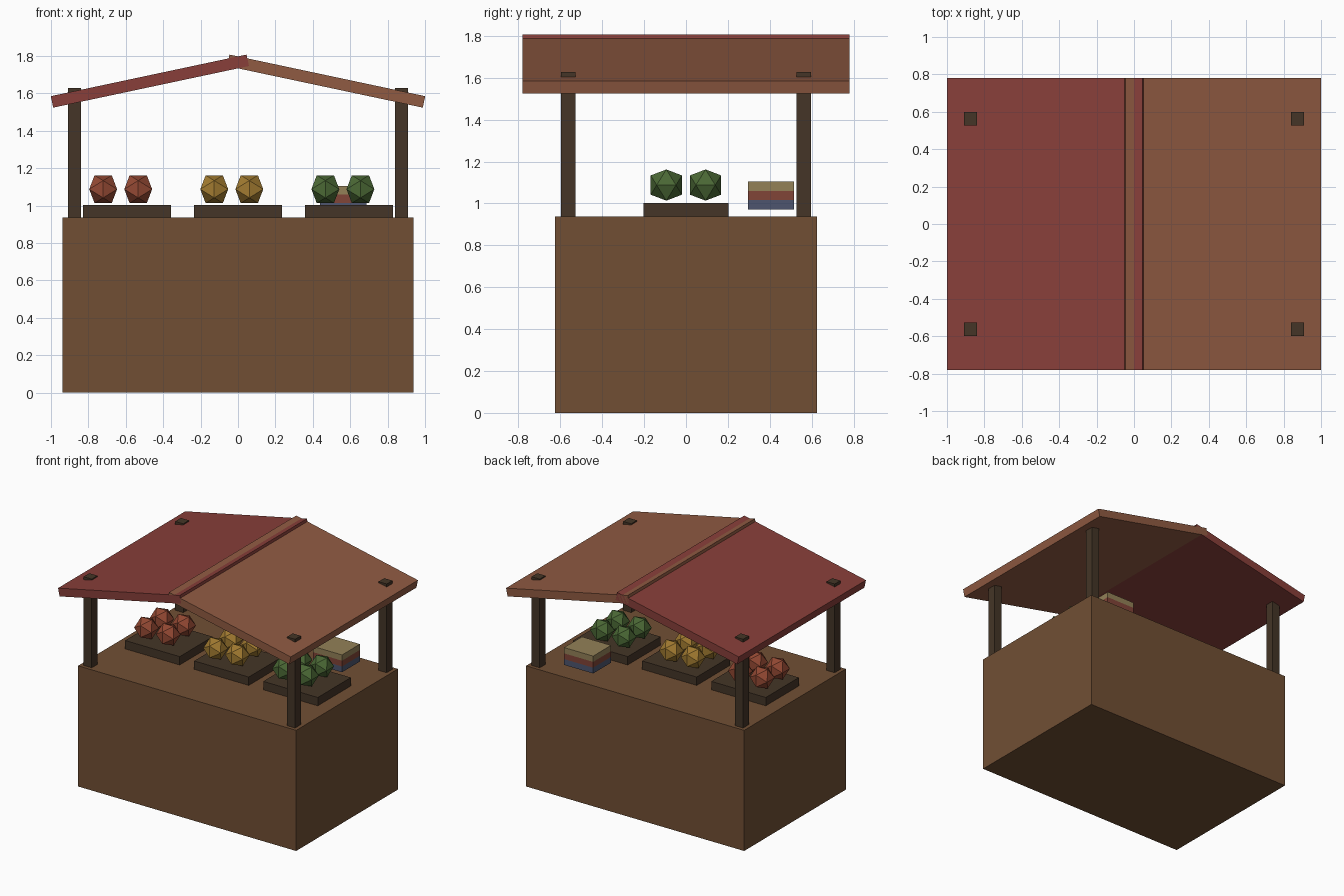
import bpy, bmesh
from math import radians, sqrt
from mathutils import Vector

if "Cube" in bpy.data.objects:
    bpy.data.objects.remove(bpy.data.objects["Cube"])


def material(name, rgb):
    # sRGB 0-255 to linear
    m = bpy.data.materials.new(name)
    m.diffuse_color = [(c / 255) ** 2.2 for c in rgb] + [1]
    m.use_nodes = True
    m.node_tree.nodes["Principled BSDF"].inputs["Base Color"].default_value = m.diffuse_color
    return m


WOOD = material("wood", (112, 80, 55))
DARK = material("dark_wood", (70, 56, 43))
RED_ROOF = material("red_roof", (135, 65, 60))
BROWN_ROOF = material("brown_roof", (143, 91, 68))


def finish(name, bm, mat, loc):
    bmesh.ops.recalc_face_normals(bm, faces=bm.faces)
    me = bpy.data.meshes.new(name)
    bm.to_mesh(me)
    bm.free()
    me.materials.append(mat)
    ob = bpy.data.objects.new(name, me)
    ob.location = loc
    bpy.context.collection.objects.link(ob)
    return ob


def box(name, loc, size, mat, tilt=0):
    bm = bmesh.new()
    bmesh.ops.create_cube(bm, size=1)
    bmesh.ops.scale(bm, vec=size, verts=bm.verts)
    ob = finish(name, bm, mat, loc)
    ob.rotation_euler.y = tilt
    return ob


def fruit(name, loc, radius, mat):
    # icosahedron with an edge on top, running along x
    bm = bmesh.new()
    phi = (1 + sqrt(5)) / 2
    k = radius / sqrt(1 + phi * phi)
    for a in (-1, 1):
        for b in (-phi, phi):
            for p in ((a, 0, b), (b, a, 0), (0, b, a)):
                bm.verts.new(Vector(p) * k)
    bmesh.ops.convex_hull(bm, input=bm.verts)
    return finish(name, bm, mat, loc)


# Counter
box("counter", (0, 0, 0.469), (1.876, 1.25, 0.938), WOOD)

# Corner posts, poking through the roof
for sx, side in ((-1, "left"), (1, "right")):
    for sy, end in ((-1, "front"), (1, "back")):
        box(f"{end}_{side}_post", (sx * 0.875, sy * 0.5625, 1.2815),
            (0.07, 0.07, 0.693), DARK)

# Two crossing roof slabs
for s, side, mat in ((-1, "left", RED_ROOF), (1, "right", BROWN_ROOF)):
    box(f"{side}_roof", (s * 0.471, 0, 1.666), (1.07, 1.5625, 0.0625),
        mat, s * radians(12))

# Trays with four fruits each
goods = (("red", (146, 74, 54)), ("yellow", (160, 122, 52)), ("green", (76, 104, 56)))
for i, (label, rgb) in enumerate(goods):
    x = (i - 1) * 0.594
    mat = material(label + "_fruit", rgb)
    box(f"{label}_tray", (x, 0, 0.970), (0.469, 0.406, 0.066), DARK)
    for j in range(4):
        fruit(f"{label}_fruit_{j + 1}",
              (x - 0.127 + 0.1875 * (j % 2), -0.094 + 0.1875 * (j // 2), 1.088),
              0.0875, mat)

# Stack of folded cloths, hovering just above the counter
cloths = (("blue", (78, 86, 110)), ("red", (128, 70, 58)), ("tan", (146, 128, 88)))
for i, (label, rgb) in enumerate(cloths):
    box(f"{label}_cloth", (0.5625, 0.406, 0.993 + 0.045 * i), (0.25, 0.22, 0.045),
        material(label + "_cloth", rgb))
